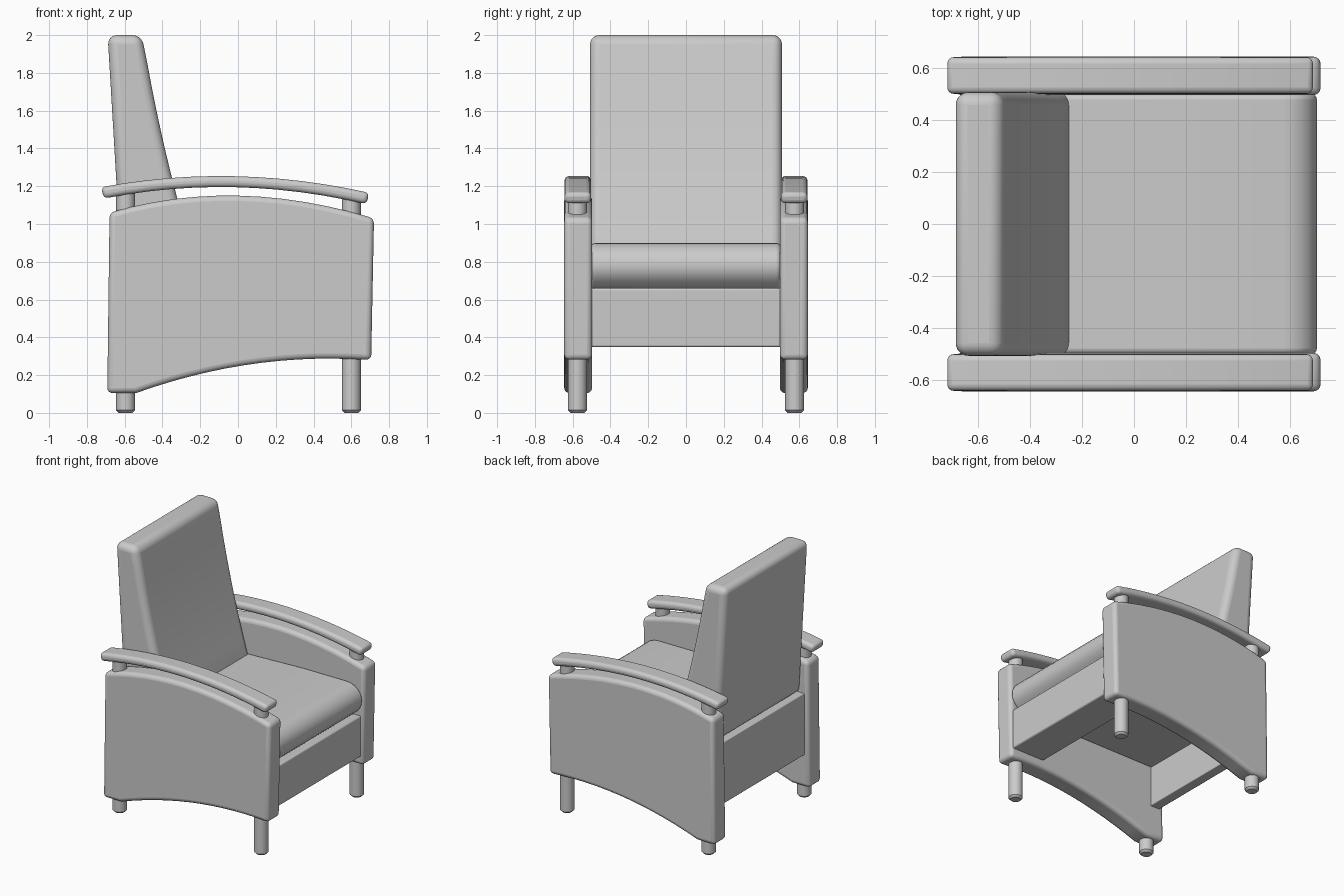
import bpy
import bmesh
import math

cube = bpy.data.objects.get("Cube")
if cube:
    bpy.data.objects.remove(cube, do_unlink=True)

grey = bpy.data.materials.new("plain_grey")
grey.use_nodes = True
color = (0.6, 0.6, 0.6, 1)
grey.diffuse_color = color
grey.node_tree.nodes["Principled BSDF"].inputs["Base Color"].default_value = color


def finish(obj, bevel, segments=4):
    """Round the sharp edges and shade smoothly."""
    obj.data.materials.append(grey)
    if bevel:
        mod = obj.modifiers.new("rounding", "BEVEL")
        mod.width = bevel
        mod.segments = segments
        mod.limit_method = "ANGLE"
        mod.angle_limit = math.radians(35)
    bpy.ops.object.select_all(action="DESELECT")
    obj.select_set(True)
    bpy.context.view_layer.objects.active = obj
    bpy.ops.object.shade_smooth_by_angle(angle=math.radians(35))


def extrude(name, profile, y0, y1, bevel, segments=4):
    """Extrude a side profile of (x, z) points from y0 to y1."""
    bm = bmesh.new()
    face = bm.faces.new([bm.verts.new((x, y0, z)) for x, z in profile])
    result = bmesh.ops.extrude_face_region(bm, geom=[face])
    moved = [v for v in result["geom"] if isinstance(v, bmesh.types.BMVert)]
    bmesh.ops.translate(bm, vec=(0, y1 - y0, 0), verts=moved)
    bmesh.ops.recalc_face_normals(bm, faces=bm.faces)
    mesh = bpy.data.meshes.new(name)
    bm.to_mesh(mesh)
    bm.free()
    obj = bpy.data.objects.new(name, mesh)
    bpy.context.collection.objects.link(obj)
    finish(obj, bevel, segments)


def box(name, x0, x1, z0, z1, half_width, bevel):
    extrude(name, [(x0, z0), (x1, z0), (x1, z1), (x0, z1)], -half_width, half_width, bevel)


def arc(a, b, c, steps=12):
    """Points from a to c along a parabola that passes b halfway."""
    ctrl = [2 * b[i] - (a[i] + c[i]) / 2 for i in (0, 1)]
    points = []
    for k in range(steps + 1):
        t = k / steps
        points.append(tuple((1 - t) ** 2 * a[i] + 2 * t * (1 - t) * ctrl[i] + t * t * c[i]
                            for i in (0, 1)))
    return points


def cylinder(name, x, y, z0, z1, radius, bevel):
    bpy.ops.mesh.primitive_cylinder_add(vertices=32, radius=radius, depth=z1 - z0,
                                        location=(x, y, (z0 + z1) / 2))
    obj = bpy.context.object
    obj.name = name
    finish(obj, bevel, 1)


# Side panels, armrests, posts and legs, mirrored left and right
panel = (arc((-0.68, 1.06), (0.0, 1.15), (0.72, 1.03))
         + [(0.705, 0.28)]
         + arc((0.60, 0.285), (0.03, 0.252), (-0.54, 0.105))
         + [(-0.692, 0.105)])
arm = (arc((-0.725, 1.195), (-0.02, 1.253), (0.695, 1.165))
       + arc((0.68, 1.105), (-0.02, 1.195), (-0.71, 1.135)))
for side, s in (("left", 1), ("right", -1)):
    extrude(side + "_side_panel", panel, s * 0.497, s * 0.645, 0.028)
    extrude(side + "_armrest", arm, s * 0.502, s * 0.643, 0.024, 4)
    for end, x, bottom in (("back", -0.595, 0.2), ("front", 0.6, 0.4)):
        cylinder(f"{side}_{end}_leg", x, s * 0.575, 0, bottom, 0.05, 0.014)
        cylinder(f"{side}_{end}_arm_post", x, s * 0.575, 1.0, 1.165, 0.05, 0)

# Tapering backrest cushion with a gently hollow front
back = ([(-0.62, 0.82), (-0.69, 2.0), (-0.51, 2.0)]
        + arc((-0.48, 1.85), (-0.378, 1.36), (-0.25, 0.88), 8)
        + [(-0.24, 0.82)])
extrude("backrest", back, -0.508, 0.508, 0.07, 6)

# Seat cushion with a rolled front
roll = [(0.575 + 0.13 * math.sin(math.radians(a)), 0.78 + 0.12 * math.cos(math.radians(a)))
        for a in range(0, 136, 15)]
seat = [(-0.58, 0.655), (-0.58, 0.87), (-0.25, 0.885), (0.2, 0.9)] + roll + [(0.62, 0.655)]
extrude("seat_cushion", seat, -0.5, 0.5, 0.02)

# Frame under the cushions
box("front_apron", 0.41, 0.69, 0.348, 0.66, 0.502, 0.012)
box("back_panel", -0.65, -0.57, 0.35, 0.82, 0.502, 0.006)
